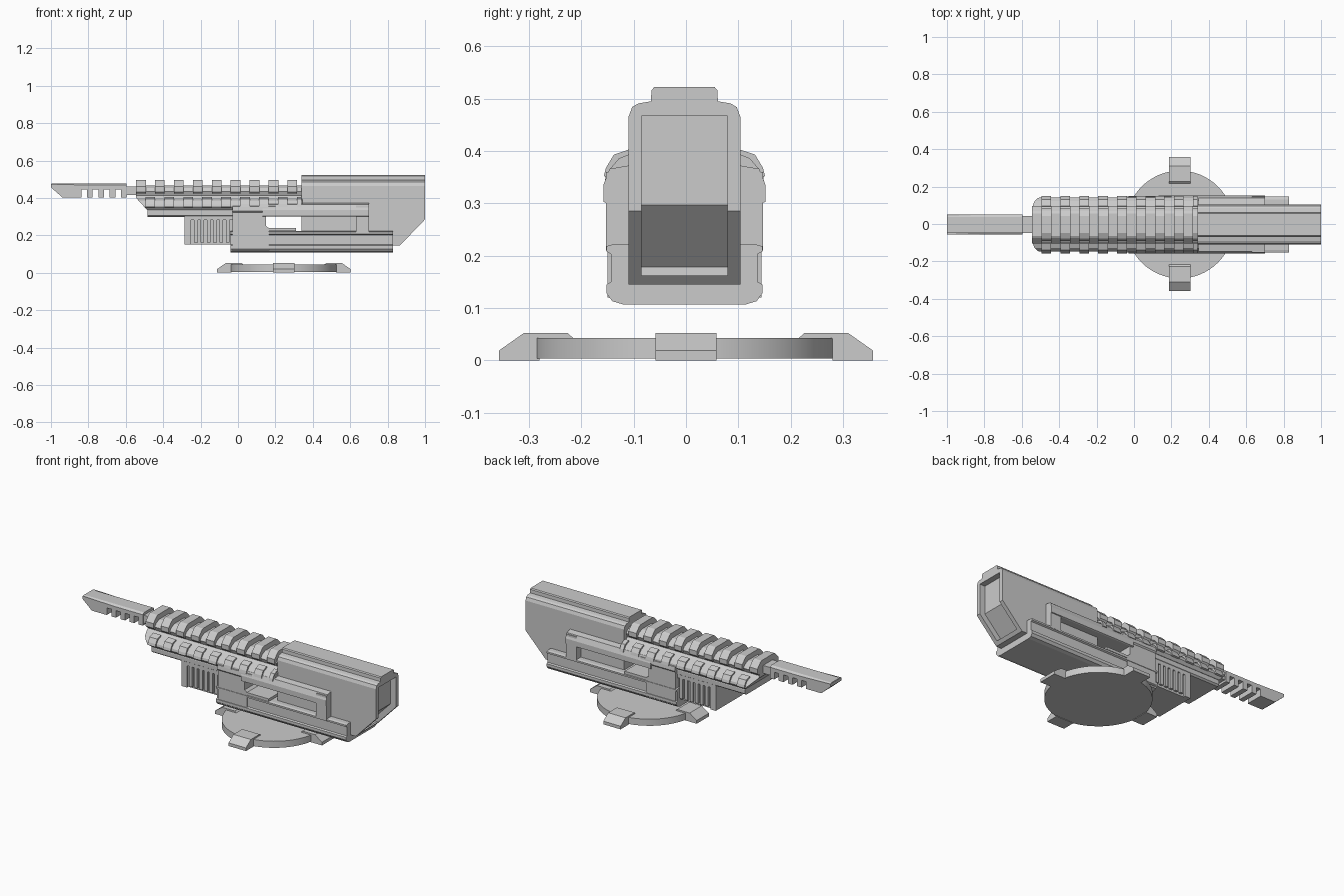
import bpy, bmesh, math
from mathutils import Matrix

if "Cube" in bpy.data.objects:
    bpy.data.objects.remove(bpy.data.objects["Cube"])

YC = -0.003  # the weapon sits a hair off the y centre


def prism(name, pts, axis, lo, hi):
    """Extrude a 2D profile: axis 'x' takes (y, z) points, axis 'y' takes (x, z)."""
    bm = bmesh.new()
    if axis == 'x':
        vs = [bm.verts.new((lo, a + YC, b)) for a, b in pts]
        d = (hi - lo, 0, 0)
    else:
        vs = [bm.verts.new((a, lo + YC, b)) for a, b in pts]
        d = (0, hi - lo, 0)
    f = bm.faces.new(vs)
    r = bmesh.ops.extrude_face_region(bm, geom=[f])
    bmesh.ops.translate(bm, vec=d, verts=[v for v in r['geom'] if isinstance(v, bmesh.types.BMVert)])
    bmesh.ops.recalc_face_normals(bm, faces=bm.faces)
    me = bpy.data.meshes.new(name)
    bm.to_mesh(me)
    bm.free()
    ob = bpy.data.objects.new(name, me)
    bpy.context.collection.objects.link(ob)
    return ob


def sym(half):
    """Mirror a half cross-section (y > 0, listed top to bottom)."""
    return half + [(-y, z) for y, z in reversed(half)]


def box(name, x0, x1, y0, y1, z0, z1):
    return prism(name, [(x0, z0), (x1, z0), (x1, z1), (x0, z1)], 'y', y0, y1)


def slice_off(ob, co, no):
    """Cut away everything on the normal side of a plane and cap it."""
    bm = bmesh.new()
    bm.from_mesh(ob.data)
    r = bmesh.ops.bisect_plane(bm, geom=bm.verts[:] + bm.edges[:] + bm.faces[:],
                               plane_co=co, plane_no=no, clear_outer=True)
    edges = [e for e in r['geom_cut'] if isinstance(e, bmesh.types.BMEdge)]
    bmesh.ops.edgeloop_fill(bm, edges=edges)
    bmesh.ops.recalc_face_normals(bm, faces=bm.faces)
    bm.to_mesh(ob.data)
    bm.free()


# --- round stand with four clips ---
CX, R = 0.245, 0.288
bpy.ops.mesh.primitive_cylinder_add(vertices=64, radius=R, depth=0.04, location=(CX, YC, 0.023))
disc = bpy.context.object
disc.name = "stand_disc"
bpy.ops.object.shade_smooth_by_angle(angle=math.radians(30))
clip = [(0.28, 0), (0.357, 0), (0.357, 0.019), (0.31, 0.052), (0.226, 0.052), (0.215, 0.042), (0.28, 0.042)]
for i in range(4):
    c = prism(f"stand_clip_{i}", clip, 'y', -0.058, 0.058)
    c.data.transform(Matrix.Translation((0, -YC, 0)))
    c.matrix_world = Matrix.Translation((CX, 0, 0)) @ Matrix.Rotation(i * math.pi / 2, 4, 'Z')

# --- rear housing: cross-section, sloped tail, recessed frame ---
housing = prism("rear_housing", sym([(0.058, 0.522), (0.063, 0.516), (0.064, 0.495), (0.088, 0.491),
                                     (0.1, 0.484), (0.107, 0.465), (0.107, 0.145)]), 'x', 0.34, 1.0)
slice_off(housing, (1.0, 0, 0.285), (0.14, 0, -0.135))
cutter = prism("housing_recess_cutter", [(1.02, 0.467), (0.965, 0.467), (0.965, 0.297), (0.85, 0.178),
                                         (0.87, 0.162), (1.02, 0.162)], 'y', -0.082, 0.082)
cutter.hide_render = True
cutter.hide_viewport = True
cutter.display_type = 'WIRE'
mod = housing.modifiers.new("recess", 'BOOLEAN')
mod.object = cutter
mod.operation = 'DIFFERENCE'
mod.solver = 'EXACT'

# --- lower receiver with lipped side rails ---
prism("lower_receiver", sym([(0.135, 0.222), (0.149, 0.218), (0.149, 0.208), (0.14, 0.203), (0.14, 0.15),
                             (0.149, 0.145), (0.149, 0.128), (0.138, 0.113), (0.118, 0.107)]), 'x', -0.04, 0.83)
prism("receiver_block", [(-0.03, 0.12), (0.165, 0.12), (0.165, 0.222), (0.31, 0.222), (0.31, 0.238),
                         (0.165, 0.238), (0.15, 0.25), (0.15, 0.325), (-0.03, 0.325)], 'y', -0.147, 0.147)

# --- bar over the side window and its rear post ---
bar = [(0.09, 0.375), (0.143, 0.366), (0.155, 0.335), (0.155, 0.303), (0.148, 0.3)]
prism("window_bar", sym(bar), 'x', 0.13, 0.70)
box("window_post", 0.63, 0.70, -0.15, 0.15, 0.21, 0.36)

# --- fore-end core, slanted at the nose ---
core = prism("foreend_core", sym([(0.045, 0.466), (0.075, 0.452), (0.088, 0.435), (0.078, 0.412), (0.09, 0.4),
                                  (0.125, 0.386), (0.142, 0.366), (0.145, 0.352), (0.13, 0.335)]),
             'x', -0.545, 0.345)
slice_off(core, (-0.545, 0, 0.40), (-0.06, 0, -0.055))
prism("foreend_side_bar", sym([(0.125, 0.362), (0.15, 0.355), (0.154, 0.33), (0.145, 0.32)]), 'x', -0.03, 0.2)

# --- repeating rail teeth on the top and both shoulders ---
top_tooth = sym([(0.06, 0.497), (0.072, 0.49), (0.1, 0.46), (0.1, 0.432), (0.088, 0.42)])
shoulder = [(0.1, 0.405), (0.135, 0.393), (0.15, 0.368), (0.154, 0.352), (0.135, 0.348), (0.09, 0.38)]
for i in range(9):
    x = -0.545 + 0.1012 * i
    prism(f"top_rail_tooth_{i}", top_tooth, 'x', x, x + 0.052)
    for s, side in ((1, "left"), (-1, "right")):
        prism(f"shoulder_tooth_{side}_{i}", [(s * y, z) for y, z in shoulder], 'x',
              x + 0.05, min(x + 0.102, 0.34))

# --- shelf and ribbed grip block under the fore-end ---
prism("foreend_shelf", sym([(0.125, 0.34), (0.13, 0.33), (0.13, 0.306), (0.12, 0.298)]), 'x', -0.485, -0.03)
box("grip_block", -0.287, -0.03, -0.115, 0.115, 0.15, 0.305)
for s, side in ((1, "left"), (-1, "right")):
    y0, y1 = sorted((s * 0.11, s * 0.128))
    box(f"grip_top_band_{side}", -0.287, -0.03, y0, y1, 0.282, 0.305)
    box(f"grip_end_{side}", -0.287, -0.25, y0, y1, 0.15, 0.29)
    for i in range(6):
        x = -0.235 + 0.034 * i
        box(f"grip_rib_{side}_{i}", x, x + 0.02, y0, y1, 0.15 + 0.012, 0.29)

# --- barrel: neck and muzzle with notched underside ---
box("barrel_neck", -0.61, -0.53, -0.045, 0.045, 0.415, 0.462)
muzzle = [(-1.0, 0.474), (-1.0, 0.456), (-0.938, 0.402), (-0.838, 0.402)]
for i in range(4):
    x = -0.838 + 0.061 * i
    muzzle += [(x, 0.445), (x + 0.03, 0.445), (x + 0.03, 0.402), (min(x + 0.061, -0.597), 0.402)]
muzzle += [(-0.597, 0.462)]
prism("muzzle", muzzle, 'y', -0.053, 0.053)
prism("muzzle_top", sym([(0.04, 0.477), (0.053, 0.468), (0.053, 0.458)]), 'x', -0.998, -0.597)
